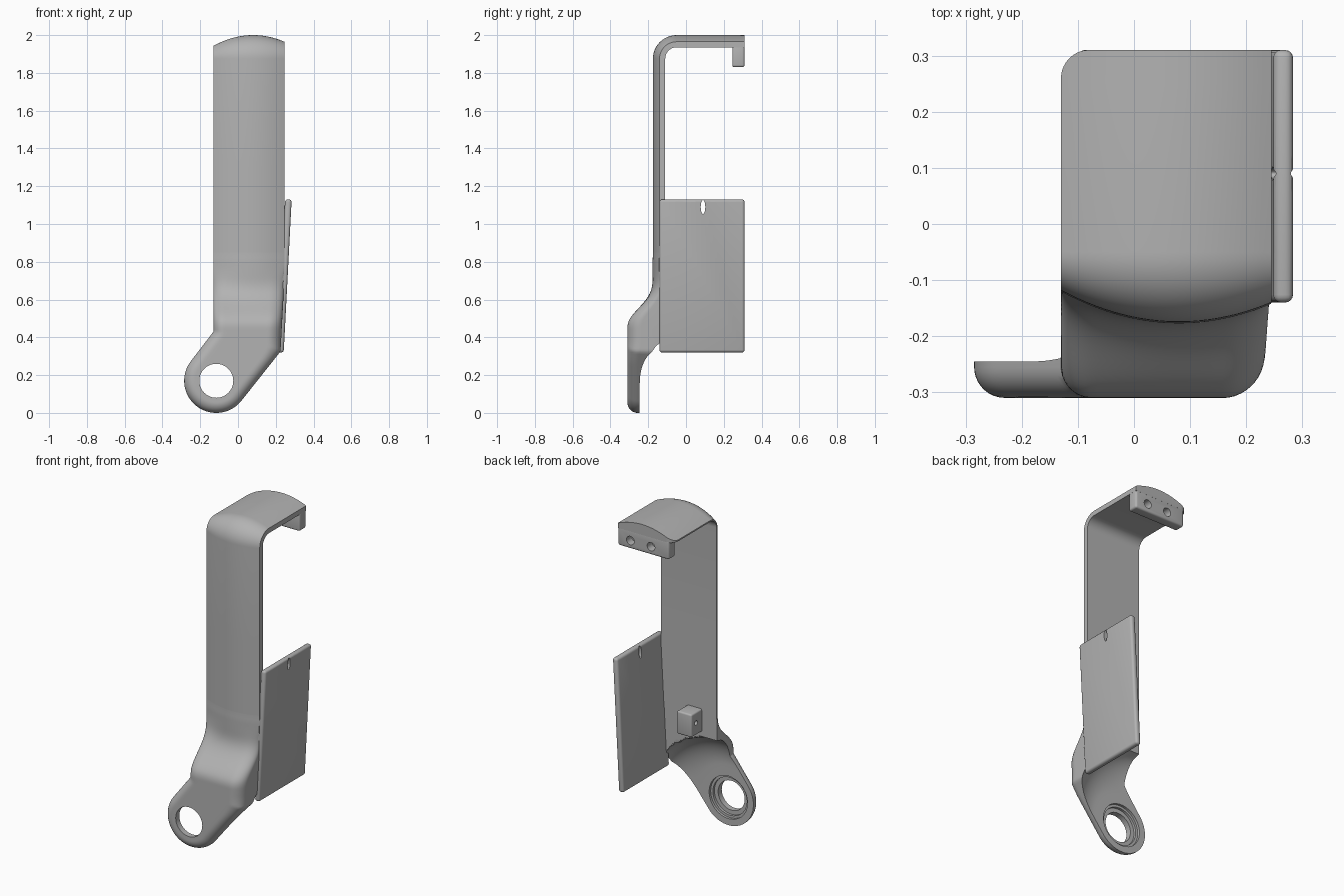
import bpy, bmesh, math
from mathutils import Vector, Matrix
from mathutils.geometry import intersect_point_line

if "Cube" in bpy.data.objects:
    bpy.data.objects.remove(bpy.data.objects["Cube"], do_unlink=True)

GREY = (0.45, 0.45, 0.45, 1)
mat = bpy.data.materials.new("plain grey")
mat.use_nodes = True
mat.diffuse_color = GREY
mat.node_tree.nodes["Principled BSDF"].inputs["Base Color"].default_value = GREY


def make(name, bm):
    bmesh.ops.recalc_face_normals(bm, faces=bm.faces)
    mesh = bpy.data.meshes.new(name)
    bm.to_mesh(mesh)
    bm.free()
    mesh.materials.append(mat)
    obj = bpy.data.objects.new(name, mesh)
    bpy.context.collection.objects.link(obj)
    return obj


def activate(obj):
    bpy.ops.object.select_all(action='DESELECT')
    obj.select_set(True)
    bpy.context.view_layer.objects.active = obj


def smooth(obj, angle=32):
    activate(obj)
    bpy.ops.object.shade_smooth_by_angle(angle=math.radians(angle))


def loft(name, rings):
    """Closed tube through equal-length rings, capped at both ends."""
    bm = bmesh.new()
    loops = [[bm.verts.new(p) for p in ring] for ring in rings]
    n = len(loops[0])
    for a, b in zip(loops, loops[1:]):
        for i in range(n):
            j = (i + 1) % n
            bm.faces.new((a[i], a[j], b[j], b[i]))
    bm.faces.new(loops[0])
    bm.faces.new(loops[-1])
    return make(name, bm)


def box(name, lo, hi, bevel, shear=0):
    bm = bmesh.new()
    bmesh.ops.create_cube(bm, size=1)
    lo, hi = Vector(lo), Vector(hi)
    for v in bm.verts:
        v.co = Vector([lo[i] + (v.co[i] + 0.5) * (hi[i] - lo[i]) for i in range(3)])
        v.co.x += shear * (v.co.z - lo.z)
    bmesh.ops.bevel(bm, geom=bm.edges[:], offset=bevel, segments=4, profile=0.5, affect='EDGES')
    return make(name, bm)


def cut(obj, center, radius, depth, axis='Y', stretch=1):
    """Drill a round or stretched hole."""
    bm = bmesh.new()
    bmesh.ops.create_cone(bm, cap_ends=True, segments=48, radius1=radius, radius2=radius, depth=depth)
    turn = Matrix.Rotation(math.pi / 2, 4, 'X' if axis == 'Y' else 'Y')
    scale = Matrix.Diagonal((1, 1, stretch, 1))
    bm.transform(Matrix.Translation(center) @ scale @ turn)
    cutter = make("cutter", bm)
    cutter.hide_render = True
    activate(obj)
    mod = obj.modifiers.new("hole", 'BOOLEAN')
    mod.operation, mod.solver, mod.object = 'DIFFERENCE', 'EXACT', cutter
    bpy.ops.object.modifier_apply(modifier=mod.name)
    bpy.data.objects.remove(cutter, do_unlink=True)


def ease(t):
    t = min(max(t, 0), 1)
    return t * t * (3 - 2 * t)


X0, X1, BACK, THICK = -0.13, 0.245, -0.11, 0.065


def crown(x):
    return THICK - (x - 0.08) ** 2 / 0.78


# Crowned strap: rises up the front, bends over and runs to the back
path = [(BACK, 0.7, 0), (BACK, 1.3, 0)]
for i in range(13):
    a = math.pi / 2 * i / 12
    path.append((-0.05 - 0.06 * math.cos(a), 1.875 + 0.06 * math.sin(a), a))
for i in range(13):
    path.append((0.25 + 0.06 * math.sin(math.pi / 2 * i / 12), 1.935, math.pi / 2))
rings = []
for y, z, a in path:
    t = max(0, (y - 0.26) / 0.05)
    left = X0 + 0.05 * (1 - math.sqrt(max(0, 1 - t * t)))
    xs = [left + (X1 - left) * i / 24 for i in range(25)]
    outer = [(x, y - crown(x) * math.cos(a), z + crown(x) * math.sin(a)) for x in xs]
    rings.append(outer + [(X1, y, z), (left, y, z)])
smooth(loft("strap", rings))

# Outline of the lower bracket: round eye, slanted arm, upright
EYE, R = Vector((-0.115, 0.17)), 0.17
LEAN = math.atan2(0.63, 0.78)


def arc(a0, a1):
    return [EYE + R * Vector((math.cos(a0 + (a1 - a0) * i / 32),
                              math.sin(a0 + (a1 - a0) * i / 32))) for i in range(33)]


DOWN = -math.pi / 2
left_edge = arc(DOWN, -math.pi - LEAN) + [Vector((X0, 0.43)), Vector((X0, 0.85))]
right_edge = arc(DOWN, -LEAN) + [Vector((0.225, 0.325)), Vector((0.24, 0.6)), Vector((X1, 0.85))]
segments = list(zip(left_edge, left_edge[1:])) + list(zip(right_edge, right_edge[1:]))


def edge_x(edge, z):
    for a, b in zip(edge, edge[1:]):
        if a.y <= z <= b.y:
            return a.x + (b.x - a.x) * (z - a.y) / max(b.y - a.y, 1e-9)
    return edge[-1].x


def edge_distance(p):
    best = 1
    for a, b in segments:
        q, t = intersect_point_line(p, a, b)
        t = min(max(t, 0), 1)
        best = min(best, (p - a.lerp(b, t)).length)
    return best


def front_y(x, z):
    r = 0.055 + 0.02 * ease((x - 0.05) / 0.15) * ease((z - 0.25) / 0.15)
    d = min(edge_distance(Vector((x, z))), r)
    rounded = -0.175 - 0.135 * ease((0.72 - z) / 0.27) + r - math.sqrt(r * r - (r - d) ** 2)
    crowned = BACK - crown(x) - 0.002 * ease((0.85 - z) / 0.05)
    t = ease((z - 0.48) / 0.3)
    return rounded * (1 - t) + crowned * t


def back_y(x, z):
    u = min(max(((Vector((x, z)) - EYE).length - 0.2) / 0.2, 0), 1)
    return BACK - 0.002 - 0.133 * math.sqrt(1 - u * u)


# Lower bracket with a scooped back around the eye
rings = []
for i in range(91):
    z = 0.0005 + 0.8495 * (i / 90) ** 1.5
    a, b = edge_x(left_edge, z), edge_x(right_edge, z)
    xs = [a + (b - a) * (1 - math.cos(math.pi * k / 36)) / 2 for k in range(37)]
    rings.append([(x, front_y(x, z), z) for x in xs] + [(x, back_y(x, z), z) for x in reversed(xs)])
bracket = loft("lower_bracket", rings)
cut(bracket, (EYE.x, -0.28, EYE.y), 0.09, 0.3)
cut(bracket, (EYE.x, -0.185, EYE.y), 0.115, 0.18)
cut(bracket, (EYE.x, -0.17, EYE.y), 0.13, 0.18)
smooth(bracket)

# Leaning side plate with a slot near its top
plate = box("side_plate", (0.207, -0.14, 0.32), (0.242, 0.31, 1.13), 0.014, shear=0.052)
cut(plate, (0.26, 0.09, 1.09), 0.012, 0.2, axis='X', stretch=3)
smooth(plate)

# Hook lip at the back with two blind holes
lip = box("hook_lip", (-0.1, 0.245, 1.83), (X1, 0.31, 1.945), 0.012)
for x in (0.02, 0.16):
    cut(lip, (x, 0.3, 1.88), 0.026, 0.08)
smooth(lip)

# Small drilled block on the back of the strap
block = box("back_block", (-0.03, -0.13, 0.6), (0.07, -0.01, 0.74), 0.01)
cut(block, (-0.03, -0.055, 0.675), 0.014, 0.08, axis='X')
smooth(block)
